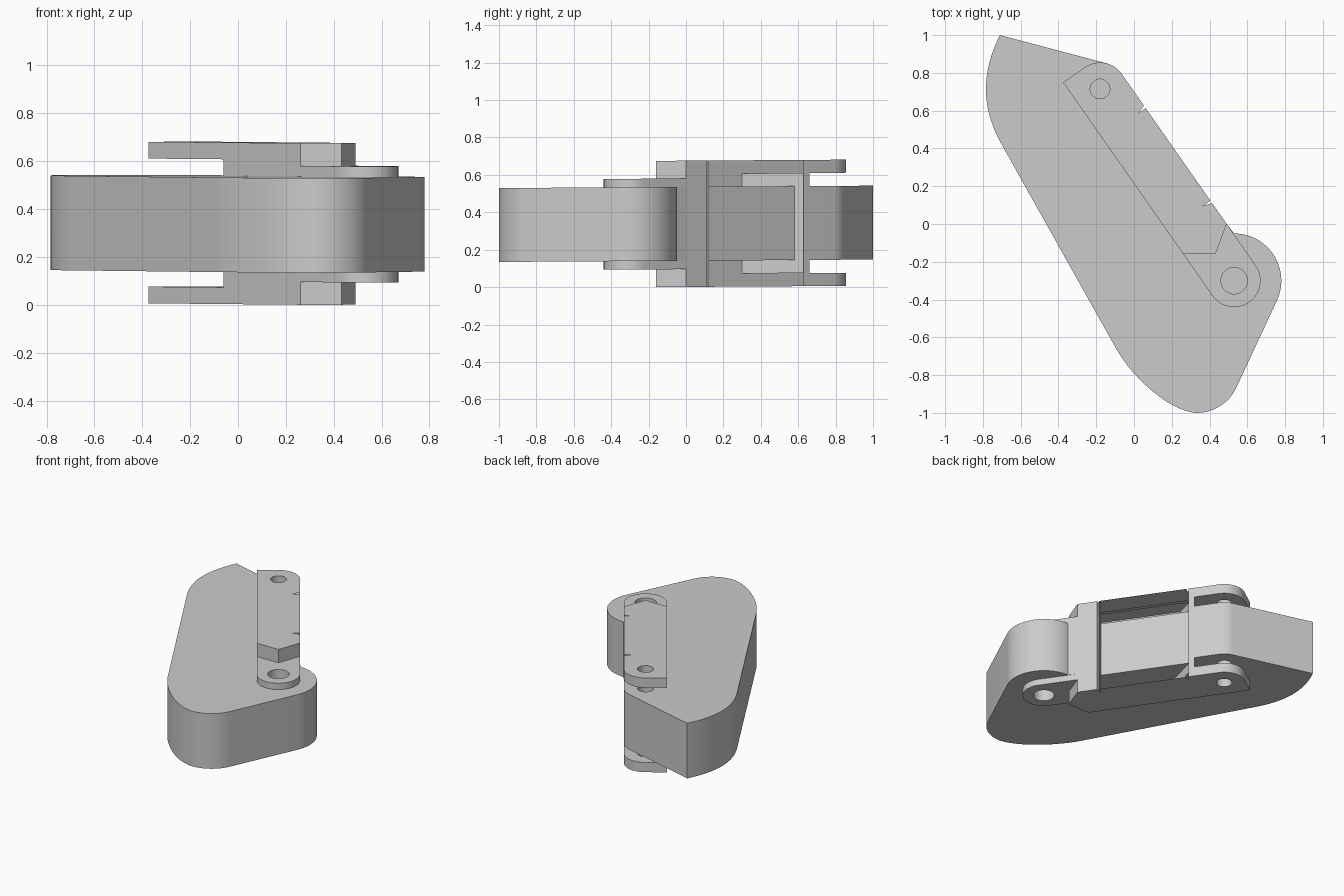
import bpy, bmesh, math
from mathutils import Vector, geometry

if "Cube" in bpy.data.objects:
    bpy.data.objects.remove(bpy.data.objects["Cube"], do_unlink=True)

grey = bpy.data.materials.new("plain_grey")
grey.use_nodes = True
colour = (0.6, 0.6, 0.6, 1)
grey.diffuse_color = colour
grey.node_tree.nodes["Principled BSDF"].inputs["Base Color"].default_value = colour

TOP_PIVOT = Vector((-0.18, 0.715))
LOW_PIVOT = Vector((0.53, -0.30))
LENGTH = (LOW_PIVOT - TOP_PIVOT).length
ALONG = (LOW_PIVOT - TOP_PIVOT).normalized()
ACROSS = Vector((-ALONG.y, ALONG.x))
MID, HEIGHT = 0.3375, 0.675
BODY_LOW, BODY_TOP = 0.14, 0.535
HALF = 0.14


def link(u, v):
    """Point in the frame of the link: u from the top pivot, v outward."""
    return TOP_PIVOT + ALONG * u + ACROSS * v


def arc(centre, radius, start, end, steps=24):
    angles = [math.radians(start + (end - start) * i / steps) for i in range(steps + 1)]
    return [centre + Vector((math.cos(a), math.sin(a))) * radius for a in angles]


def bezier(*points, steps=24):
    return list(geometry.interpolate_bezier(*[Vector(p) for p in points], steps))


def prism(name, outline, low, high):
    bm = bmesh.new()
    face = bm.faces.new([bm.verts.new((p[0], p[1], low)) for p in outline])
    top = bmesh.ops.extrude_face_region(bm, geom=[face])["geom"]
    for v in top:
        if isinstance(v, bmesh.types.BMVert):
            v.co.z = high
    bmesh.ops.remove_doubles(bm, verts=bm.verts, dist=0.0001)
    bmesh.ops.recalc_face_normals(bm, faces=bm.faces)
    mesh = bpy.data.meshes.new(name)
    bm.to_mesh(mesh)
    bm.free()
    mesh.materials.append(grey)
    ob = bpy.data.objects.new(name, mesh)
    bpy.context.collection.objects.link(ob)
    return ob


def combine(ob, other, operation):
    mod = ob.modifiers.new("combine", "BOOLEAN")
    mod.operation, mod.object, mod.solver = operation, other, "EXACT"
    bpy.context.view_layer.objects.active = ob
    bpy.ops.object.modifier_apply(modifier=mod.name)
    bpy.data.objects.remove(other, do_unlink=True)


def mirrored(low, high):
    """The same height range above and below the middle."""
    return [(low, high), (2 * MID - high, 2 * MID - low)]


def drill(ob, centre, radius, low, high):
    circle = arc(centre, radius, 0, 360, 40)[:-1]
    combine(ob, prism("drill", circle, low, high), "DIFFERENCE")


def finish(ob):
    # The whole assembly leans very slightly toward the front
    for v in ob.data.vertices:
        v.co.z += 0.0065 * v.co.y + 0.001
    bpy.ops.object.select_all(action="DESELECT")
    ob.select_set(True)
    bpy.context.view_layer.objects.active = ob
    bpy.ops.object.shade_smooth_by_angle(angle=math.radians(25))


# Positions along the link
SHOULDER, TIP = 0.97, 1.067
slot_front, slot_back = 0.165, 0.41
slot_web = 0.219
web_depth = 0.08

# Thick rounded body, recessed where the link wraps around its edge
body_outline = (
    [Vector((-0.71, 1.0))]
    + bezier((-0.71, 1.0), (-0.80, 0.82), (-0.82, 0.63), (-0.70, 0.42))[1:]
    + bezier((-0.10, -0.65), (-0.02, -0.80), (0.18, -0.99), (0.33, -1.0))
    + bezier((0.33, -1.0), (0.42, -1.0), (0.50, -0.95), (0.54, -0.87))[1:]
    + arc(LOW_PIVOT, 0.25, -25, 90)
    + [link(SHOULDER, HALF), link(SHOULDER, web_depth),
       link(slot_web, web_depth), link(slot_front, HALF)]
    + arc(TOP_PIVOT, HALF, 35, 75, 12)
)
body = prism("body", body_outline, BODY_LOW, BODY_TOP)
for pivot, radius in ((TOP_PIVOT, 0.052), (LOW_PIVOT, 0.07)):
    for low, high in mirrored(BODY_TOP - 0.15, BODY_TOP + 0.05):
        drill(body, pivot, radius, low, high)
finish(body)

# Link: a web along the body edge joining two stepped cheeks
bracket = prism(
    "link_bracket",
    [link(slot_front, HALF), link(slot_web, web_depth),
     link(SHOULDER, web_depth), link(SHOULDER, HALF)],
    0, HEIGHT)

chevron = [link(SHOULDER, HALF), link(TIP, 0), link(SHOULDER, -HALF)]
round_top = arc(TOP_PIVOT, HALF, 35, 125)
plate_outline = chevron[::-1] + round_top + [link(-HALF, -HALF)]
spacer_outline = chevron[::-1] + [link(slot_front, HALF), link(slot_back, -HALF)]
round_low = arc(LOW_PIVOT, HALF, 35, -145)
fork_outline = [link(slot_back, -HALF), link(slot_front, HALF)] + round_low

layers = [("plate", plate_outline, 0.605, HEIGHT),
          ("spacer", spacer_outline, 0.56, 0.605),
          ("fork", fork_outline, BODY_TOP, 0.58)]
for name, outline, bottom, top in layers:
    for low, high in mirrored(bottom, top):
        combine(bracket, prism(name, outline, low, high), "UNION")

# Raised panel on the outer face, bounded by two tapered slits
panel = prism("panel", [link(0.222, 0.11), link(0.82, 0.11),
                        link(0.82, 0.162), link(0.222, 0.162)], 0, HEIGHT)
combine(bracket, panel, "UNION")
for inner, outer in ((0.222, 0.202), (0.82, 0.838)):
    slit = prism("slit", [link(inner, 0.092), link(inner, 0.15), link(outer, 0.15)],
                 -0.1, HEIGHT + 0.1)
    combine(bracket, slit, "DIFFERENCE")

# Pivot holes through both cheeks
drill(bracket, TOP_PIVOT, 0.052, -0.1, HEIGHT + 0.1)
drill(bracket, LOW_PIVOT, 0.07, -0.1, HEIGHT + 0.1)
finish(bracket)
